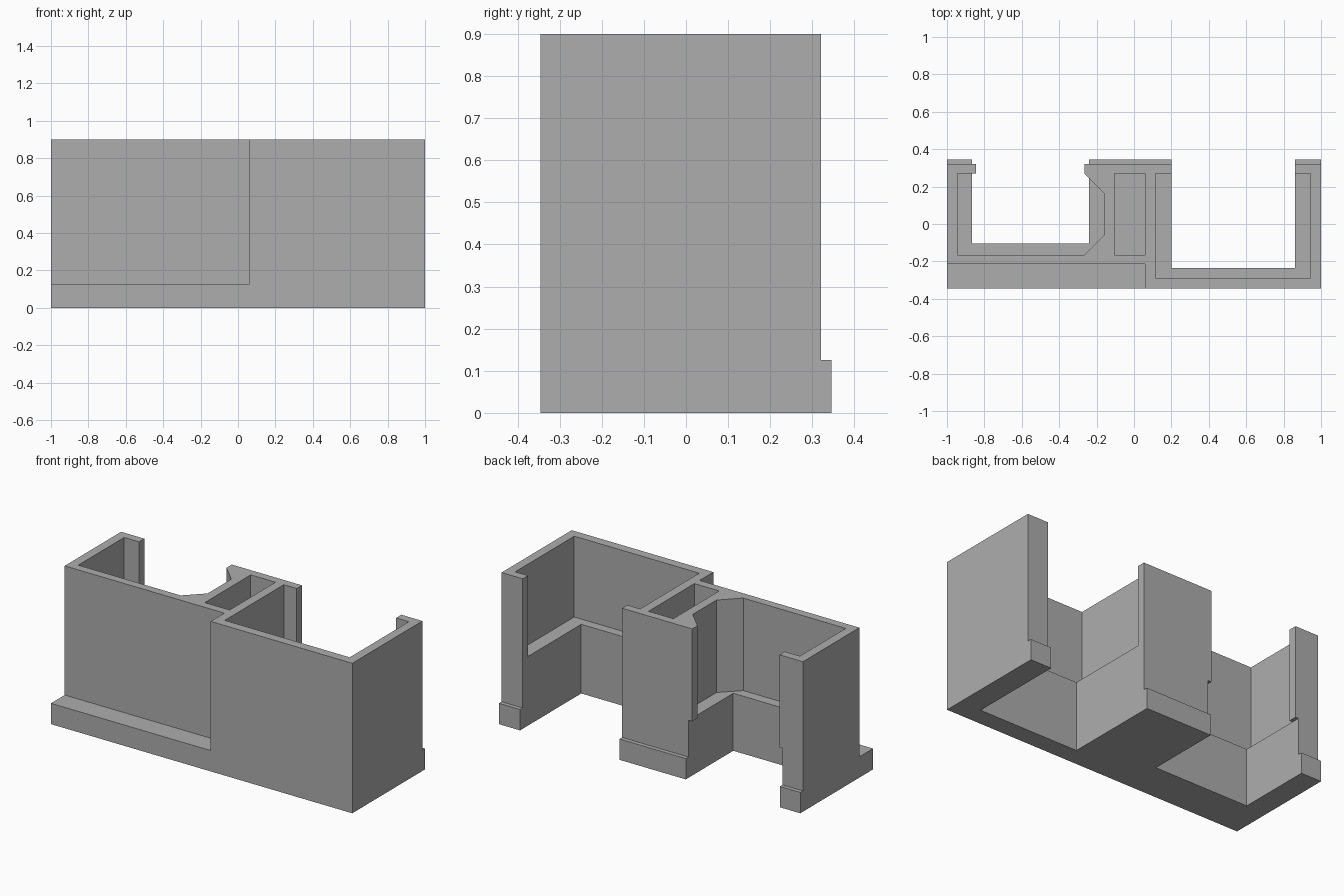
import bpy
import bmesh

cube = bpy.data.objects.get("Cube")
if cube:
    bpy.data.objects.remove(cube, do_unlink=True)

grey = bpy.data.materials.new("plain grey")
grey.use_nodes = True
grey.diffuse_color = (0.42, 0.42, 0.42, 1)
grey.node_tree.nodes["Principled BSDF"].inputs["Base Color"].default_value = (0.42, 0.42, 0.42, 1)


def prism(name, outline, z0, z1):
    """Extrude a plan outline from z0 up to z1."""
    bm = bmesh.new()
    face = bm.faces.new([bm.verts.new((x, y, z0)) for x, y in outline])
    grown = bmesh.ops.extrude_face_region(bm, geom=[face])["geom"]
    for v in grown:
        if isinstance(v, bmesh.types.BMVert):
            v.co.z = z1
    bmesh.ops.recalc_face_normals(bm, faces=bm.faces)
    mesh = bpy.data.meshes.new(name)
    bm.to_mesh(mesh)
    bm.free()
    mesh.materials.append(grey)
    obj = bpy.data.objects.new(name, mesh)
    bpy.context.collection.objects.link(obj)
    return obj


def rect(x0, x1, y0, y1):
    return [(x0, y0), (x1, y0), (x1, y1), (x0, y1)]


TOP, OUT = 1.1, 0.5           # cutters run past the body
STEP = 0.125                  # height of the base step
LEDGE_R, LEDGE_L = 0.345, 0.415

body = prism("walled_body", rect(-1, 1, -0.345, 0.345), 0, 0.9)

# Room with chamfered inner side, opening through the back between flanges
right_room = [(-0.945, -0.165), (-0.265, -0.165), (-0.16, -0.06), (-0.16, 0.165),
              (-0.265, 0.27), (-0.265, OUT), (-0.845, OUT), (-0.845, 0.27), (-0.945, 0.27)]
# Plain room on the other side
left_room = [(0.115, -0.29), (0.945, -0.29), (0.945, 0.27), (0.86, 0.27),
             (0.86, OUT), (0.2, OUT), (0.2, 0.27), (0.115, 0.27)]

cuts = [
    ("front_setback_cutter", rect(-1.2, 0.06, -OUT, -0.215), STEP, TOP),
    ("back_lip_cutter", rect(-1.2, 1.2, 0.32, OUT), STEP, TOP),
    ("right_notch_cutter", rect(-0.865, -0.24, -0.105, OUT), -0.2, LEDGE_R),
    ("left_notch_cutter", rect(0.2, 0.86, -0.235, OUT), -0.2, LEDGE_L),
    ("right_room_cutter", right_room, LEDGE_R, TOP),
    ("left_room_cutter", left_room, LEDGE_L, TOP),
    ("middle_pocket_cutter", rect(-0.105, 0.06, -0.165, 0.27), LEDGE_R, TOP),
]
for name, outline, z0, z1 in cuts:
    cutter = prism(name, outline, z0, z1)
    cutter.hide_render = True
    cutter.hide_set(True)
    mod = body.modifiers.new(name, "BOOLEAN")
    mod.operation = "DIFFERENCE"
    mod.solver = "EXACT"
    mod.object = cutter

# Bake the cuts and drop the helpers
bpy.context.view_layer.update()
result = bpy.data.meshes.new_from_object(body.evaluated_get(bpy.context.evaluated_depsgraph_get()))
body.modifiers.clear()
body.data = result
for name, *_ in cuts:
    bpy.data.objects.remove(bpy.data.objects[name], do_unlink=True)
